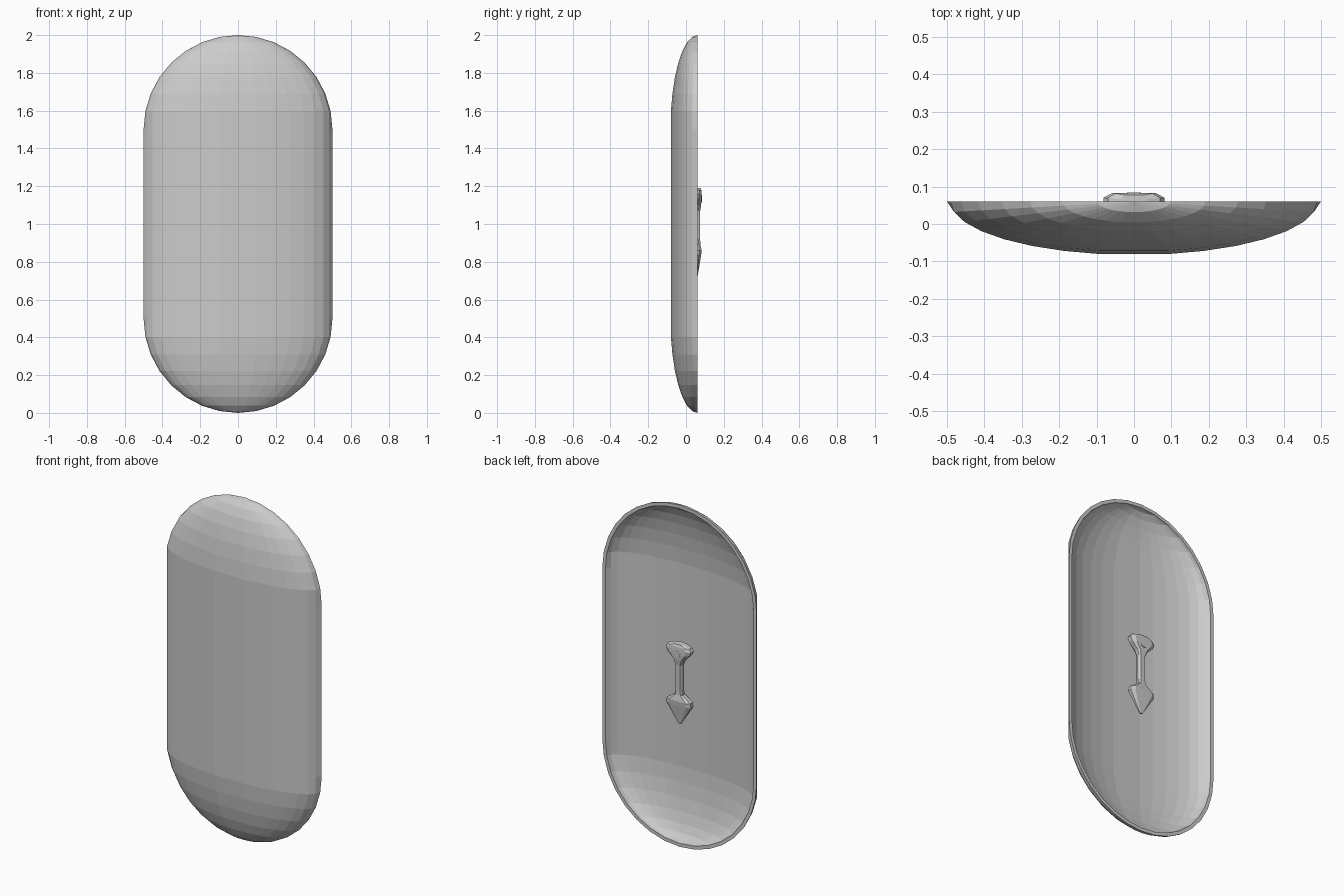
import bpy, bmesh
from math import sin, cos, radians

if "Cube" in bpy.data.objects:
    bpy.data.objects.remove(bpy.data.objects["Cube"])


def finish(name, bm):
    bmesh.ops.remove_doubles(bm, verts=bm.verts, dist=0.0005)
    bmesh.ops.recalc_face_normals(bm, faces=bm.faces)
    mesh = bpy.data.meshes.new(name)
    bm.to_mesh(mesh)
    bm.free()
    obj = bpy.data.objects.new(name, mesh)
    bpy.context.collection.objects.link(obj)
    return obj


def skin(bm, loops, cap):
    # joins a stack of closed loops with quads
    rows = [[bm.verts.new(p) for p in loop] for loop in loops]
    for a, b in zip(rows, rows[1:]):
        for i in range(len(a)):
            j = (i + 1) % len(a)
            bm.faces.new((a[i], a[j], b[j], b[i]))
    if cap:
        bm.faces.new(rows[0])
        bm.faces.new(rows[-1])


# Shield: hollow half capsule, outer and inner skins joined at the rim
STEP = 11.25
RIM_Y = 0.06
meridians = [STEP * i for i in range(17) if i != 8]


def arc(lat, side, radius, depth):
    pts = []
    for m in meridians:
        edge = m in (0, 180)
        ring = cos(radians(lat if edge else max(lat, STEP)))
        pts.append((radius * ring * cos(radians(m)),
                    RIM_Y - depth * ring * sin(radians(m)),
                    1 + side * (0.5 + radius * sin(radians(lat)))))
    return pts


levels = [(STEP * i, 1) for i in range(8, -1, -1)] + [(STEP * i, -1) for i in range(9)]
bm = bmesh.new()
skin(bm, [arc(l, s, 0.5, 0.1455) + arc(l, s, 0.48, 0.125)[::-1] for l, s in levels], False)
finish("shield_shell", bm)

# Handle: chamfered sections along z (z, half width, half depth)
sections = [(0.72, 0.008, 0.004), (0.835, 0.08, 0.023), (0.86, 0.076, 0.026),
            (0.895, 0.025, 0.019), (0.92, 0.02, 0.018), (1.07, 0.02, 0.018),
            (1.10, 0.034, 0.023), (1.135, 0.07, 0.026), (1.16, 0.082, 0.026),
            (1.178, 0.07, 0.025), (1.19, 0.035, 0.02)]
HANDLE_Y = 0.057
loops = []
for z, w, d in sections:
    outline = [(1, .5), (.7, 1), (-.7, 1), (-1, .5), (-1, -.5), (-.7, -1), (.7, -1), (1, -.5)]
    loops.append([(w * u, HANDLE_Y + d * v, z) for u, v in outline])
bm = bmesh.new()
skin(bm, loops, True)
finish("handle_grip", bm)

# Rivet in the handle head
bpy.ops.mesh.primitive_cylinder_add(vertices=16, radius=0.019, depth=0.05,
                                    location=(0, HANDLE_Y + 0.002, 1.135),
                                    rotation=(radians(90), 0, 0))
bpy.context.object.name = "handle_rivet"
